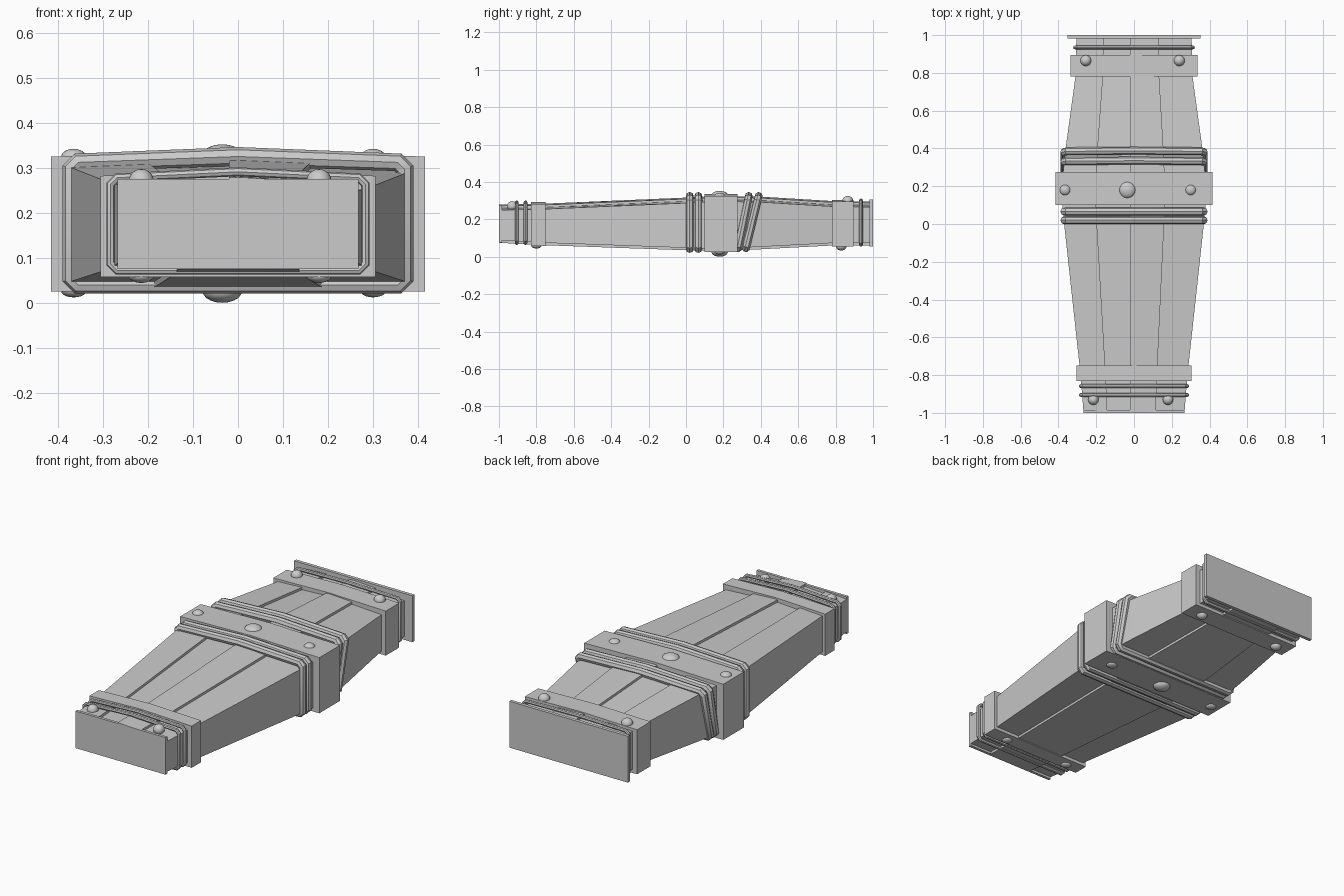
import bpy
import bmesh
from mathutils import Vector

if "Cube" in bpy.data.objects:
    bpy.data.objects.remove(bpy.data.objects["Cube"], do_unlink=True)

grey = bpy.data.materials.new("stone grey")
grey.use_nodes = True
grey.diffuse_color = (0.6, 0.6, 0.6, 1)
grey.node_tree.nodes["Principled BSDF"].inputs["Base Color"].default_value = (0.6, 0.6, 0.6, 1)


def add_mesh(name, bm):
    bmesh.ops.recalc_face_normals(bm, faces=bm.faces)
    mesh = bpy.data.meshes.new(name)
    bm.to_mesh(mesh)
    bm.free()
    mesh.materials.append(grey)
    obj = bpy.data.objects.new(name, mesh)
    bpy.context.scene.collection.objects.link(obj)
    return obj


def loft(name, rings):
    """Skin a list of equal-length closed rings and cap both ends."""
    bm = bmesh.new()
    loops = [[bm.verts.new(p) for p in ring] for ring in rings]
    n = len(loops[0])
    for a, b in zip(loops, loops[1:]):
        for i in range(n):
            j = (i + 1) % n
            bm.faces.new((a[i], a[j], b[j], b[i]))
    bm.faces.new(loops[0])
    bm.faces.new(loops[-1])
    return add_mesh(name, bm)


def plank_ring(y, w, low, high, step=0.013):
    """Stepped outline: four lid planks above, a raised board below."""
    def top(x, drop=0):
        return (x, y, high - 0.016 * abs(x) / w - drop)
    a, m, b, c = -0.53 * w, -0.02, 0.43 * w, 0.5 * w
    lid = [top(-w), top(a), top(a, step), top(m, step), top(m),
           top(0), top(b), top(b, step), top(w, step)]
    base = [(w, y, low + step), (c, y, low + step), (c, y, low),
            (-c, y, low), (-c, y, low + step), (-w, y, low + step)]
    return lid + base


def band(name, y0, y1, w, low, high, rise):
    """Straight strap with a slightly peaked top."""
    outline = [(-w, low), (w, low), (w, high), (0, high + rise), (-w, high)]
    return loft(name, [[(x, y, z) for x, z in outline] for y in (y0, y1)])


def rope(name, y, w, low, high, radius, lean=0, rise=0.013, cut=0.015):
    """Closed cord around the body; lean shifts the bottom along y."""
    half = [(0, high + rise), (w - cut, high), (w, high - cut),
            (w, low + cut), (w - cut, low)]
    path = half + [(-x, z) for x, z in reversed(half[1:])]
    curve = bpy.data.curves.new(name, "CURVE")
    curve.dimensions = "3D"
    curve.bevel_depth = radius
    curve.bevel_resolution = 2
    line = curve.splines.new("POLY")
    line.points.add(len(path) - 1)
    for point, (x, z) in zip(line.points, path):
        point.co = (x, y - lean * (high - z) / (high - low), z, 1)
    line.use_cyclic_u = True
    curve.materials.append(grey)
    obj = bpy.data.objects.new(name, curve)
    bpy.context.scene.collection.objects.link(obj)
    finish(obj, convert=True)


def finish(obj, convert=False):
    bpy.ops.object.select_all(action="DESELECT")
    obj.select_set(True)
    bpy.context.view_layer.objects.active = obj
    if convert:
        bpy.ops.object.convert(target="MESH")
    bpy.ops.object.shade_smooth_by_angle()


def rivet(name, x, y, z, radius, height):
    bm = bmesh.new()
    bmesh.ops.create_uvsphere(bm, u_segments=16, v_segments=10, radius=1)
    bmesh.ops.scale(bm, vec=(radius, radius, height), verts=bm.verts)
    bmesh.ops.translate(bm, vec=Vector((x, y, z)), verts=bm.verts)
    finish(add_mesh(name, bm))


# Tapered plank body, widest behind the middle
body = [(-1, 0.267, 0.075, 0.279), (-0.8, 0.283, 0.063, 0.282),
        (0.02, 0.372, 0.034, 0.317), (0.18, 0.385, 0.03, 0.325),
        (0.4, 0.362, 0.04, 0.321), (0.78, 0.31, 0.06, 0.298),
        (0.985, 0.305, 0.06, 0.295)]
loft("plank_body", [plank_ring(*section) for section in body])

# Straps and end plates
band("middle_strap", 0.1, 0.275, 0.415, 0.025, 0.325, 0.01)
band("front_strap", -0.83, -0.75, 0.305, 0.057, 0.282, 0.01)
band("rear_strap", 0.78, 0.895, 0.335, 0.055, 0.295, 0.008)
band("rear_plate", 0.982, 1, 0.353, 0.055, 0.305, 0)
band("front_plate", -1, -0.985, 0.268, 0.075, 0.275, 0)

# Cords
for i, y in enumerate((0.02, 0.066)):
    rope(f"middle_cord_{i}", y, 0.37, 0.04, 0.312, 0.021)
for i, y in enumerate((0.333, 0.385)):
    rope(f"leaning_cord_{i}", y, 0.37, 0.044, 0.312, 0.021, lean=0.055 + 0.01 * i)
for i, y in enumerate((-0.905, -0.858)):
    rope(f"front_cord_{i}", y, 0.283, 0.072, 0.278, 0.01)
rope("rear_cord", 0.935, 0.313, 0.063, 0.295, 0.01, rise=0.006)

# Rivets above and below
rivet("middle_rivet_top", -0.035, 0.18, 0.328, 0.044, 0.024)
rivet("middle_rivet_bottom", -0.035, 0.18, 0.026, 0.044, 0.026)
for side, xm, xr, xf in (("right", -0.365, -0.255, -0.215), ("left", 0.3, 0.24, 0.18)):
    rivet(f"middle_rivet_top_{side}", xm, 0.18, 0.324, 0.028, 0.018)
    rivet(f"middle_rivet_bottom_{side}", xm, 0.18, 0.026, 0.028, 0.014)
    rivet(f"rear_rivet_top_{side}", xr, 0.865, 0.298, 0.029, 0.027)
    rivet(f"rear_rivet_bottom_{side}", xr, 0.83, 0.057, 0.029, 0.024)
    rivet(f"front_rivet_top_{side}", xf, -0.93, 0.27, 0.028, 0.027)
    rivet(f"front_rivet_bottom_{side}", xf, -0.8, 0.06, 0.028, 0.016)
